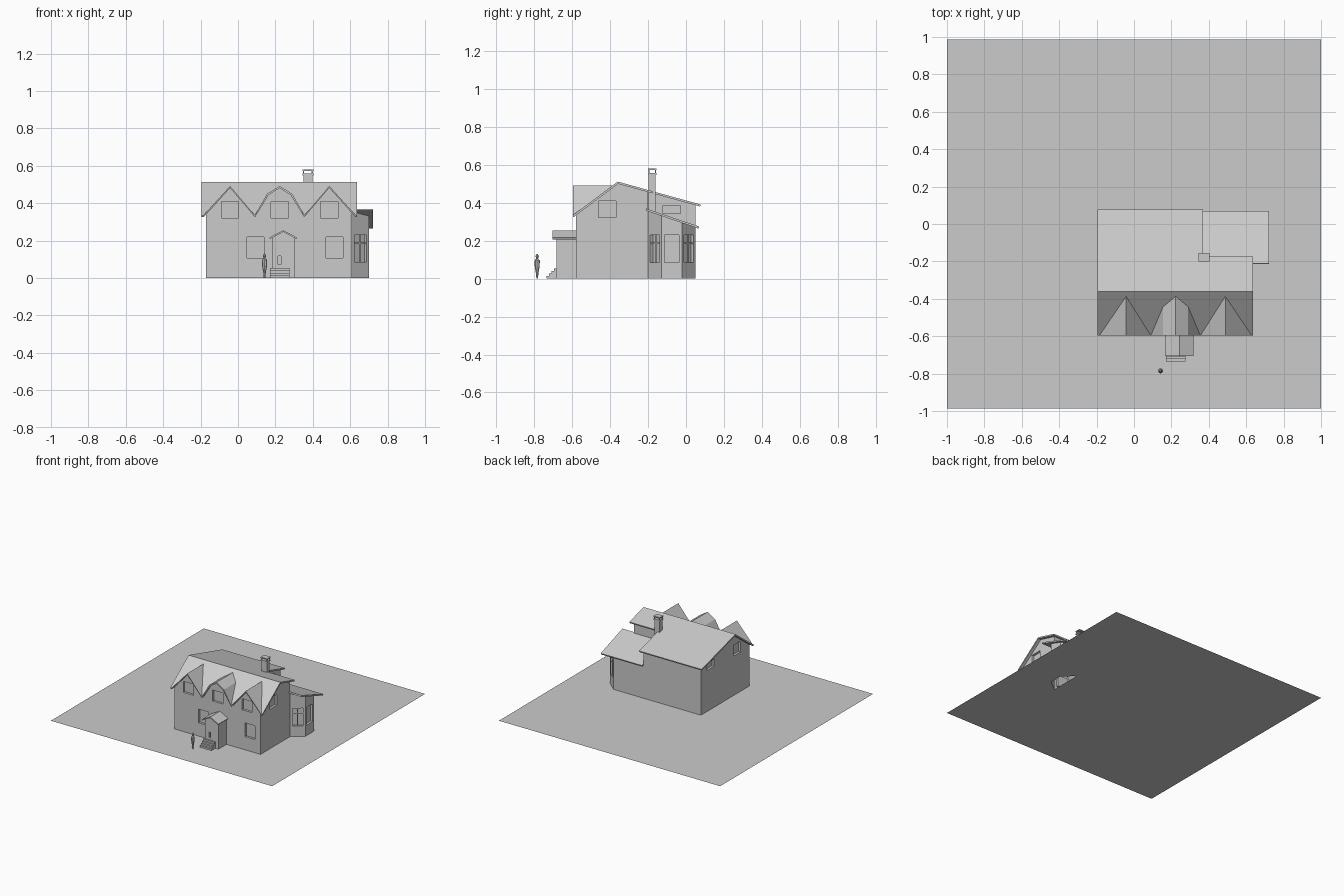
import bpy, bmesh
from mathutils import Vector
from mathutils.geometry import tessellate_polygon

cube = bpy.data.objects.get("Cube")
if cube:
    bpy.data.objects.remove(cube)

grey = bpy.data.materials.new("plain grey")
grey.use_nodes = True
grey.diffuse_color = (0.6, 0.6, 0.6, 1)
grey.node_tree.nodes["Principled BSDF"].inputs["Base Color"].default_value = (0.6, 0.6, 0.6, 1)

UP = Vector((0, 0, 1))


def finish(name, bm):
    mesh = bpy.data.meshes.new(name)
    bm.to_mesh(mesh)
    bm.free()
    mesh.materials.append(grey)
    ob = bpy.data.objects.new(name, mesh)
    bpy.context.collection.objects.link(ob)
    return ob


def add_box(bm, lo, hi):
    lo, hi = Vector(lo), Vector(hi)
    verts = bmesh.ops.create_cube(bm, size=1)["verts"]
    for v in verts:
        v.co = (lo + hi) / 2 + v.co * (hi - lo)


def fill(bm, loops):
    """Flat face with holes; the first loop is the outline."""
    verts = [bm.verts.new(p) for loop in loops for p in loop]
    for tri in tessellate_polygon(loops):
        bm.faces.new([verts[i] for i in tri])


def wall(name, origin, direction, outline, windows=(), depth=0.018, bars=False):
    """Upright wall in (along, height) coordinates with recessed windows."""
    origin, direction = Vector(origin), Vector(direction).normalized()
    normal = direction.cross(UP)

    def at(p, d=0.0):
        return origin + direction * p[0] + UP * p[1] - normal * d

    bm = bmesh.new()
    rects = [[(a, b), (c, b), (c, d), (a, d)] for a, c, b, d in windows]
    fill(bm, [[at(p) for p in loop] for loop in [outline] + rects])
    for f in bm.faces:
        f.normal_update()
        if f.normal.dot(normal) < 0:
            f.normal_flip()
    for r in rects:
        front = [bm.verts.new(at(p)) for p in r]
        back = [bm.verts.new(at(p, depth)) for p in r]
        bm.faces.new(back)
        for i in range(4):
            j = (i + 1) % 4
            bm.faces.new((front[i], front[j], back[j], back[i]))
        if bars:
            (a, b), (c, d) = r[0], r[2]
            mid, high, w = (a + c) / 2, b + (d - b) * 0.7, 0.004
            for q in ([(mid - w, b), (mid + w, b), (mid + w, d), (mid - w, d)],
                      [(a, high - w), (c, high - w), (c, high + w), (a, high + w)]):
                bm.faces.new([bm.verts.new(at(p, depth * 0.4)) for p in q])
    return finish(name, bm)


def roof(name, faces, thickness=0.011):
    """Roof sheet with shared corners, thickened downwards."""
    bm, known = bmesh.new(), {}
    for pts in faces:
        verts = []
        for p in pts:
            key = tuple(round(c, 4) for c in p)
            if key not in known:
                known[key] = bm.verts.new(p)
            if known[key] not in verts:
                verts.append(known[key])
        f = bm.faces.new(verts)
        f.normal_update()
        if f.normal.z < 0:
            f.normal_flip()
    ob = finish(name, bm)
    mod = ob.modifiers.new("thickness", "SOLIDIFY")
    mod.thickness, mod.offset = thickness, -1
    return ob


# Roof planes: height by depth
RIDGE_Y, RIDGE_Z, EAVE_Y, EAVE_Z = -0.36, 0.512, -0.597, 0.335
FRONT_SLOPE = (RIDGE_Z - EAVE_Z) / (RIDGE_Y - EAVE_Y)
front_z = lambda y: RIDGE_Z + FRONT_SLOPE * (y - RIDGE_Y)
front_y = lambda z: RIDGE_Y + (z - RIDGE_Z) / FRONT_SLOPE
back_z = lambda y: RIDGE_Z - 0.276 * (y - RIDGE_Y)
low_z = lambda y: 0.37 - 0.34 * (y + 0.21)
TUCK = 0.006

# Ground, open under the bay
bay = [(0.61, -0.20), (0.70, -0.13), (0.70, -0.02), (0.62, 0.05)]
bm = bmesh.new()
fill(bm, [[Vector((x, y, 0)) for x, y in ((-1, -.987), (1, -.987), (1, .987), (-1, .987))],
          [Vector((x, y, 0)) for x, y in bay + [(0.61, 0.05)]]])
for f in bm.faces:
    f.normal_update()
    if f.normal.z < 0:
        f.normal_flip()
finish("ground", bm)

# Front roof with two pointed dormers and a double-pitched one between them
chain = [(-0.185, EAVE_Z), (-0.042, 0.492), (0.09, EAVE_Z), (0.155, 0.45), (0.223, 0.492),
         (0.29, 0.45), (0.355, EAVE_Z), (0.488, 0.492), (0.63, EAVE_Z)]
front_pts = [(x, EAVE_Y, z) for x, z in chain]
back_pts = [(x, front_y(z), z) for x, z in chain]
faces = [[(0.635, RIDGE_Y, RIDGE_Z), (-0.195, RIDGE_Y, RIDGE_Z), (-0.195, EAVE_Y, EAVE_Z)]
         + back_pts + [(0.635, EAVE_Y, EAVE_Z)]]
for i in range(len(chain) - 1):
    faces.append([front_pts[i], front_pts[i + 1], back_pts[i + 1], back_pts[i]])
roof("front_roof", faces)

# Rear roofs
plan = [(-0.195, RIDGE_Y), (0.635, RIDGE_Y), (0.635, -0.175), (0.37, -0.175), (0.37, 0.077), (-0.195, 0.077)]
roof("back_roof", [[(x, y, back_z(y)) for x, y in plan]])
plan = [(0.35, -0.21), (0.722, -0.21), (0.722, 0.07), (0.35, 0.07)]
roof("bay_roof", [[(x, y, low_z(y)) for x, y in plan]])

# Main walls
L, R, F, B, INNER, STEP = -0.17, 0.61, -0.58, 0.05, 0.35, -0.20


def mix(p, q, x):
    return p[1] + (q[1] - p[1]) * (x - p[0]) / (q[0] - p[0])


tops = [(L, mix(chain[0], chain[1], L))] + chain[1:-1] + [(R, mix(chain[-2], chain[-1], R))]
upper = [(c - 0.046, c + 0.046, 0.32, 0.41) for c in (-0.042, 0.223, 0.488)]
lower = [(c - 0.046, c + 0.046, 0.108, 0.22) for c in (0.094, 0.516)]
wall("front_wall", (0, F, 0), (1, 0, 0),
     [(L, 0), (R, 0)] + [(x, z - TUCK) for x, z in reversed(tops)], upper + lower)
wall("right_gable_wall", (R, 0, 0), (0, 1, 0),
     [(F, 0), (STEP, 0), (STEP, back_z(STEP) - TUCK), (RIDGE_Y, RIDGE_Z - TUCK), (F, front_z(F) - TUCK)],
     [(-0.462, -0.37, 0.322, 0.41)])
wall("left_gable_wall", (L, 0, 0), (0, -1, 0),
     [(-B, 0), (-F, 0), (-F, front_z(F) - TUCK), (-RIDGE_Y, RIDGE_Z - TUCK), (-B, back_z(B) - TUCK)],
     [(0.37, 0.462, 0.322, 0.41), (0.03, 0.12, 0.335, 0.395)])
wall("back_wall", (0, B, 0), (-1, 0, 0),
     [(-0.62, 0), (-L, 0), (-L, back_z(B) - TUCK), (-INNER, back_z(B) - TUCK),
      (-INNER, low_z(B) - TUCK), (-0.62, low_z(B) - TUCK)])
wall("upper_side_wall", (INNER, 0, 0), (0, 1, 0),
     [(STEP, low_z(STEP) - 0.02), (B, low_z(B) - 0.02), (B, back_z(B) - TUCK), (STEP, back_z(STEP) - TUCK)],
     [(-0.12, -0.028, 0.345, 0.385)])
wall("upper_back_wall", (0, STEP, 0), (-1, 0, 0),
     [(-R, 0.33), (-INNER, 0.33), (-INNER, back_z(STEP) - TUCK), (-R, back_z(STEP) - TUCK)])

# Canted bay
for i, name in enumerate(("front", "side", "back")):
    p, q = (Vector((x, y, 0)) for x, y in bay[i:i + 2])
    n = (q - p).length
    wall("bay_wall_" + name, p, q - p,
         [(0, 0), (n, 0), (n, low_z(q.y) - TUCK), (0, low_z(p.y) - TUCK)],
         [(n * 0.15, n * 0.85, 0.085, 0.23)], bars=(name != "side"))

# Porch
PL, PR, PF, PX = 0.182, 0.302, -0.683, 0.242
wall("porch_front", (0, PF, 0), (1, 0, 0),
     [(PL, 0), (PR, 0), (PR, 0.215), (PX, 0.248), (PL, 0.215)], [(0.215, 0.229, 0.072, 0.117)])
wall("porch_right", (PR, 0, 0), (0, 1, 0), [(PF, 0), (F, 0), (F, 0.215), (PF, 0.215)])
wall("porch_left", (PL, 0, 0), (0, -1, 0), [(-F, 0), (-PF, 0), (-PF, 0.215), (-F, 0.215)])
roof("porch_roof", [[(PX, -0.705, 0.255), (PX, F, 0.255), (x, F, 0.216), (x, -0.705, 0.216)]
                    for x in (0.167, 0.317)], 0.009)

# Steps
bm = bmesh.new()
for i in range(4):
    add_box(bm, (0.17, -0.735 + 0.013 * i, 0), (0.275, PF, 0.0135 * (i + 1)))
finish("front_steps", bm)

# Chimney with a raised cap
bm = bmesh.new()
add_box(bm, (0.35, -0.197, 0.33), (0.398, -0.16, 0.55))
add_box(bm, (0.345, -0.2, 0.548), (0.403, -0.156, 0.558))
add_box(bm, (0.345, -0.2, 0.573), (0.403, -0.156, 0.58))
for x in (0.348, 0.394):
    for y in (-0.198, -0.164):
        add_box(bm, (x, y, 0.555), (x + 0.006, y + 0.006, 0.575))
finish("chimney", bm)

# Standing figure
profile = [(0.004, 0), (0.007, 0.03), (0.013, 0.065), (0.014, 0.095), (0.005, 0.107),
           (0.009, 0.118), (0.003, 0.13)]
bm = bmesh.new()
for (r1, z1), (r2, z2) in zip(profile, profile[1:]):
    ring = bmesh.ops.create_cone(bm, segments=8, radius1=r1, radius2=r2, depth=z2 - z1, cap_ends=True)
    bmesh.ops.translate(bm, verts=ring["verts"], vec=(0.142, -0.785, (z1 + z2) / 2))
finish("standing_figure", bm)
